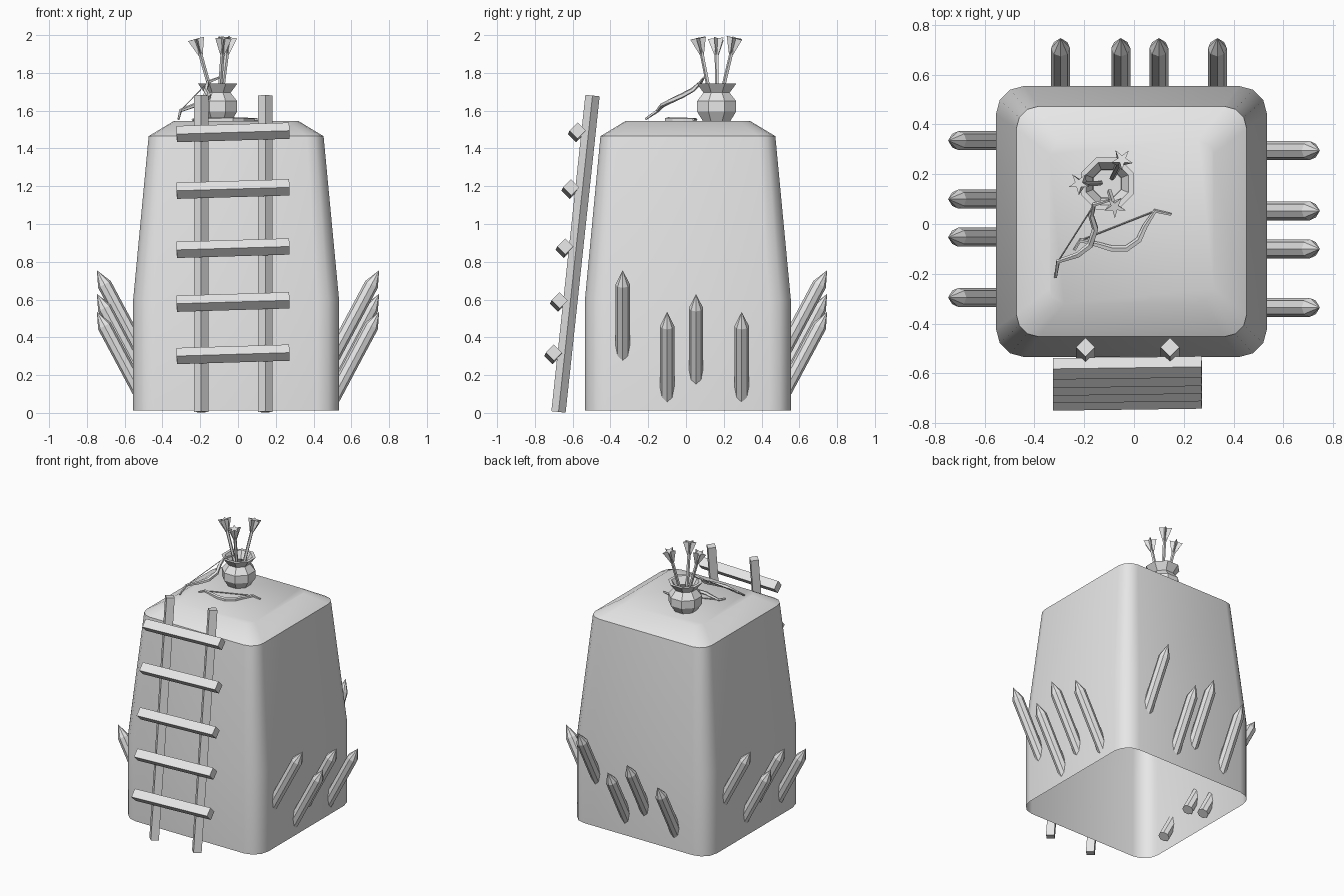
import bpy, bmesh, math
from mathutils import Vector

if "Cube" in bpy.data.objects:
    bpy.data.objects.remove(bpy.data.objects["Cube"], do_unlink=True)

grey = bpy.data.materials.new("plain_grey")
grey.use_nodes = True
grey.diffuse_color = (0.8, 0.8, 0.8, 1)
grey.node_tree.nodes["Principled BSDF"].inputs["Base Color"].default_value = (0.8, 0.8, 0.8, 1)


def loft(name, rings, cap_start=True, cap_end=True):
    """Skin a list of equal-length point rings."""
    bm = bmesh.new()
    loops = [[bm.verts.new(p) for p in ring] for ring in rings]
    n = len(loops[0])
    for a, b in zip(loops, loops[1:]):
        for i in range(n):
            j = (i + 1) % n
            bm.faces.new((a[i], a[j], b[j], b[i]))
    if cap_start:
        bm.faces.new(loops[0][::-1])
    if cap_end:
        bm.faces.new(loops[-1])
    bmesh.ops.remove_doubles(bm, verts=bm.verts, dist=0.0002)
    bmesh.ops.recalc_face_normals(bm, faces=bm.faces)
    mesh = bpy.data.meshes.new(name)
    bm.to_mesh(mesh)
    bm.free()
    mesh.materials.append(grey)
    ob = bpy.data.objects.new(name, mesh)
    bpy.context.collection.objects.link(ob)
    return ob


def circle(center, u, v, r, sides, spin=0, dent=1):
    """Polygon ring; dent scales every second point to make a star."""
    pts = []
    for i in range(sides):
        a = math.tau * i / sides + spin
        k = r * (dent if i % 2 else 1)
        pts.append(center + u * (k * math.cos(a)) + v * (k * math.sin(a)))
    return pts


def tube(name, path, radii, sides, ref=(0, 0, 1), dent=1):
    """Sweep a polygon along a path with one radius per point."""
    path = [Vector(p) for p in path]
    rings = []
    for i, p in enumerate(path):
        d = (path[min(i + 1, len(path) - 1)] - path[max(i - 1, 0)]).normalized()
        u = Vector(ref).cross(d).normalized()
        rings.append(circle(p, u, d.cross(u), radii[i], sides, 0, dent))
    return loft(name, rings)


def rounded_square(half, r, z, center=(-0.01, 0.01), seg=3):
    pts = []
    for q in range(4):
        for s in range(seg + 1):
            a = math.pi / 2 * (q + s / seg)
            sx = 1 if q in (0, 3) else -1
            sy = 1 if q < 2 else -1
            pts.append(Vector((center[0] + sx * (half - r) + r * math.cos(a),
                               center[1] + sy * (half - r) + r * math.sin(a), z)))
    return pts


# Tapered tower body, open underneath
body = loft("tower_body", [rounded_square(0.545, 0.115, 0.012),
                           rounded_square(0.545, 0.115, 0.60),
                           rounded_square(0.463, 0.09, 1.465),
                           rounded_square(0.33, 0.06, 1.545)], cap_start=False)
bpy.ops.object.select_all(action='DESELECT')
body.select_set(True)
bpy.context.view_layer.objects.active = body
bpy.ops.object.shade_smooth_by_angle(angle=math.radians(42))

# Slanted stakes on three walls, as quarter turns of the same set
slope = Vector((0.47, 0, 0.88)).normalized()
for turn, side in enumerate(("left", "back", "right")):
    for k, (y, z) in enumerate([(-0.335, 0.755), (-0.1, 0.535), (0.053, 0.63), (0.295, 0.535)]):
        tip = Vector((0.747, y, z))
        path = [tip - slope * t for t in (0.52, 0.085, 0)]
        stake = tube(f"stake_{side}_{k + 1}", path, (0.038, 0.038, 0.0), 8)
        stake.rotation_euler.z = turn * math.pi / 2

# Leaning ladder
for name, x in (("ladder_rail_right", -0.195), ("ladder_rail_left", 0.145)):
    tube(name, [(x, -0.675, 0.005), (x, -0.495, 1.68)], (0.038, 0.038), 4, ref=(1, 0, 0))
for k, (y, z) in enumerate([(-0.703, 0.31), (-0.673, 0.587), (-0.643, 0.872),
                            (-0.612, 1.185), (-0.578, 1.485)]):
    tube(f"ladder_rung_{k + 1}", [(-0.325, y - 0.004, z - 0.009), (0.272, y + 0.004, z + 0.009)],
         (0.043, 0.043), 4)

# Faceted pot with a hollow mouth
X, Y = Vector((1, 0, 0)), Vector((0, 1, 0))
pot_profile = [(0.075, 1.54), (0.112, 1.595), (0.112, 1.65), (0.075, 1.695), (0.114, 1.745),
               (0.092, 1.745), (0.062, 1.695), (0.095, 1.65), (0.095, 1.6), (0.06, 1.56)]
loft("pot", [circle(Vector((-0.108, 0.162, z)), X, Y, r, 8, math.pi / 8) for r, z in pot_profile])

# Arrows standing in the pot, with star-shaped fletching
for k, (foot, top) in enumerate([((-0.135, 0.165, 1.67), (-0.222, 0.162, 1.98)),
                                 ((-0.088, 0.185, 1.67), (-0.048, 0.26, 1.985)),
                                 ((-0.098, 0.13, 1.67), (-0.077, 0.068, 1.985))]):
    foot, top = Vector(foot), Vector(top)
    mid = foot.lerp(top, 0.72)
    tube(f"arrow_shaft_{k + 1}", [foot, top], (0.011, 0.011), 5, ref=(1, 0, 0))
    tube(f"arrow_fletching_{k + 1}", [mid, top], (0.012, 0.046), 10, ref=(1, 0, 0), dent=0.35)


# Two bows: one propped on the pot, one lying flat
def bow(name, pts):
    n = len(pts) - 1
    tube(name + "_limb", pts, [0.006 + 0.008 * math.sin(math.pi * i / n) for i in range(n + 1)], 5)
    tube(name + "_string", [pts[1], pts[-2]], (0.003, 0.003), 4)


bow("propped_bow", [(-0.315, -0.215, 1.555), (-0.305, -0.15, 1.60), (-0.225, -0.125, 1.63),
                    (-0.175, -0.085, 1.65), (-0.155, -0.02, 1.68), (-0.172, 0.035, 1.71),
                    (-0.16, 0.078, 1.75), (-0.10, 0.095, 1.775)])
flat = [(-0.24, -0.105), (-0.215, -0.066), (-0.14, -0.085), (-0.09, -0.1), (-0.03, -0.1),
        (0.02, -0.065), (0.045, -0.01), (0.085, 0.052), (0.15, 0.038)]
bow("lying_bow", [(x, y, 1.552) for x, y in flat])
